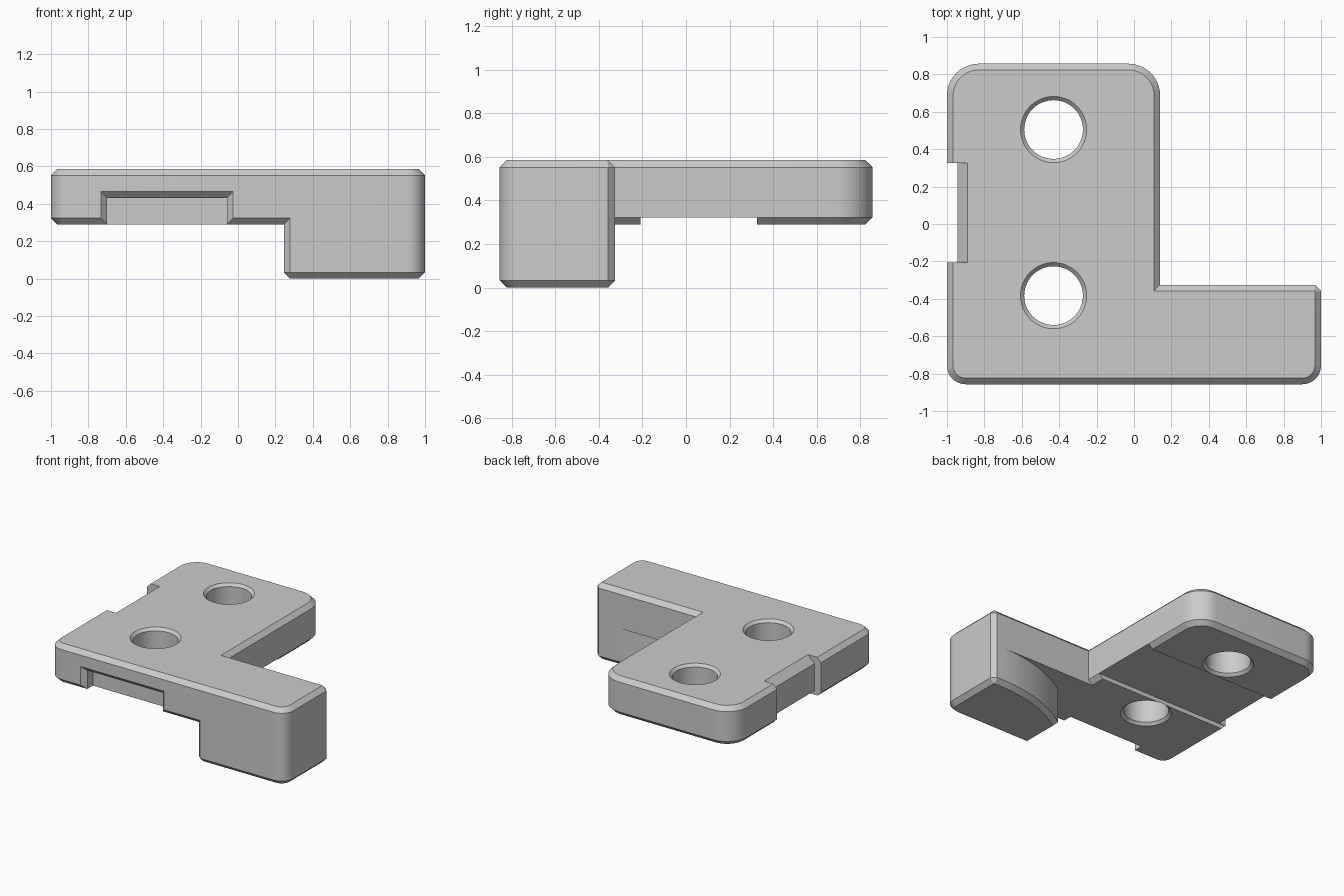
import bpy, bmesh, math
from mathutils import Vector

if "Cube" in bpy.data.objects:
    bpy.data.objects.remove(bpy.data.objects["Cube"], do_unlink=True)

TOP, UNDER, C = 0.585, 0.29, 0.033   # plate top, plate underside, chamfer
FRONT, ARM_BACK = -0.857, -0.325

grey = bpy.data.materials.new("plain grey")
grey.use_nodes = True
grey.diffuse_color = (0.6, 0.6, 0.6, 1)
grey.node_tree.nodes["Principled BSDF"].inputs["Base Color"].default_value = grey.diffuse_color


def loft(name, rings):
    """Closed solid through rings of 3D points."""
    bm = bmesh.new()
    loops = [[bm.verts.new(p) for p in ring] for ring in rings]
    n = len(loops[0])
    for a, b in zip(loops, loops[1:]):
        for i in range(n):
            j = (i + 1) % n
            bm.faces.new((a[i], a[j], b[j], b[i]))
    bm.faces.new(loops[0][::-1])
    bm.faces.new(loops[-1])
    bmesh.ops.recalc_face_normals(bm, faces=bm.faces)
    mesh = bpy.data.meshes.new(name)
    bm.to_mesh(mesh)
    bm.free()
    mesh.materials.append(grey)
    obj = bpy.data.objects.new(name, mesh)
    bpy.context.collection.objects.link(obj)
    return obj


def rounded(corners):
    """Round (x, y, radius, segments) right-angle corners; radius 0 stays sharp."""
    out = []
    for i, (x, y, r, segs) in enumerate(corners):
        p = Vector((x, y))
        if not r:
            out.append(p)
            continue
        u = (Vector(corners[i - 1][:2]) - p).normalized()
        v = (Vector(corners[(i + 1) % len(corners)][:2]) - p).normalized()
        c = p + (u + v) * r
        for k in range(segs + 1):
            t = math.pi / 2 * k / segs
            out.append(c - v * r * math.cos(t) - u * r * math.sin(t))
    return out


def at_z(points, z):
    return [(p[0], p[1], z) for p in points]


def shrink(r, d):
    return max(r - d, 0.004)


def plate_outline(d, e):
    """L-shaped outline inset by d, with the arm's back edge inset by e."""
    front, big = shrink(0.1, d), shrink(0.17, d)
    return rounded([
        (-1 + d, FRONT + d, front, 8), (1 - d, FRONT + d, front, 8),
        (1 - d, ARM_BACK - e, shrink(C, d), 1), (0.14 - d, ARM_BACK - e, 0, 1),
        (0.14 - d, 0.857 - d, big, 10), (-1 + d, 0.857 - d, big, 10)])


def leg_outline(d):
    """Foot outline with a curved back, inset by d."""
    left, radius, start = 0.245 + d, 1.16 - d, 0.9
    sweep = math.asin((start - left) / radius)
    cy = ARM_BACK - 1.16
    arc = [(start - radius * math.sin(sweep * k / 14),
            cy + radius * math.cos(sweep * k / 14), 0, 1) for k in range(15)]
    return rounded([(left, FRONT + d, shrink(C, d), 1),
                    (1 - d, FRONT + d, shrink(0.1, d), 8),
                    (1 - d, ARM_BACK - d, shrink(C, d), 1)] + arc)


def box(name, x0, x1, y0, y1, z0, z1):
    base = [(x0, y0), (x1, y0), (x1, y1), (x0, y1)]
    return loft(name, [at_z(base, z0), at_z(base, z1)])


def circle(x, y, r, z, n=48):
    return [(x + r * math.cos(2 * math.pi * k / n),
             y + r * math.sin(2 * math.pi * k / n), z) for k in range(n)]


def combine(target, other, operation):
    mod = target.modifiers.new(other.name, "BOOLEAN")
    mod.operation, mod.object, mod.solver = operation, other, "EXACT"
    bpy.context.view_layer.objects.active = target
    bpy.ops.object.modifier_apply(modifier=mod.name)
    bpy.data.objects.remove(other, do_unlink=True)


# L-shaped plate with chamfered rims
bracket = loft("bracket_plate", [
    at_z(plate_outline(C, 0), UNDER), at_z(plate_outline(0, 0), UNDER + C),
    at_z(plate_outline(0, 0), TOP - C), at_z(plate_outline(C, C), TOP)])

# Foot below the arm
leg = loft("leg", [at_z(leg_outline(C), 0), at_z(leg_outline(0), C),
                   at_z(leg_outline(0), 0.45)])
combine(bracket, leg, "UNION")

# Shallow slot across the underside
combine(bracket, box("slot", -1.2, 0.2, -0.21, 0.325, 0.2, UNDER + C), "DIFFERENCE")

# Side notch with a sloped upper edge
profile = [(-1.2, 0.1), (-0.945, 0.1), (-0.945, TOP - 0.055), (-0.88, TOP + 0.01), (-1.2, TOP + 0.01)]
notch = loft("notch", [[(x, y, z) for x, z in profile] for y in (-0.205, 0.325)])
combine(bracket, notch, "DIFFERENCE")

# Front recess with a flared mouth
recess = loft("recess", [
    [(-0.7 - f, y, 0.2), (-0.06 + f, y, 0.2), (-0.06 + f, y, 0.432 + f), (-0.7 - f, y, 0.432 + f)]
    for y, f in ((FRONT - C, 2 * C), (FRONT + C, 0), (FRONT + 0.1, 0))])
combine(bracket, recess, "DIFFERENCE")

# Countersunk bolt holes
for y in (0.505, -0.383):
    hole = loft("hole", [circle(-0.43, y, r, z) for r, z in (
        (0.177, 0.2), (0.177, UNDER), (0.157, UNDER + 0.02),
        (0.157, TOP - 0.02), (0.177, TOP), (0.177, TOP + 0.1))])
    combine(bracket, hole, "DIFFERENCE")

bpy.ops.object.select_all(action="DESELECT")
bracket.select_set(True)
bpy.context.view_layer.objects.active = bracket
bpy.ops.object.shade_smooth_by_angle(angle=math.radians(25))
